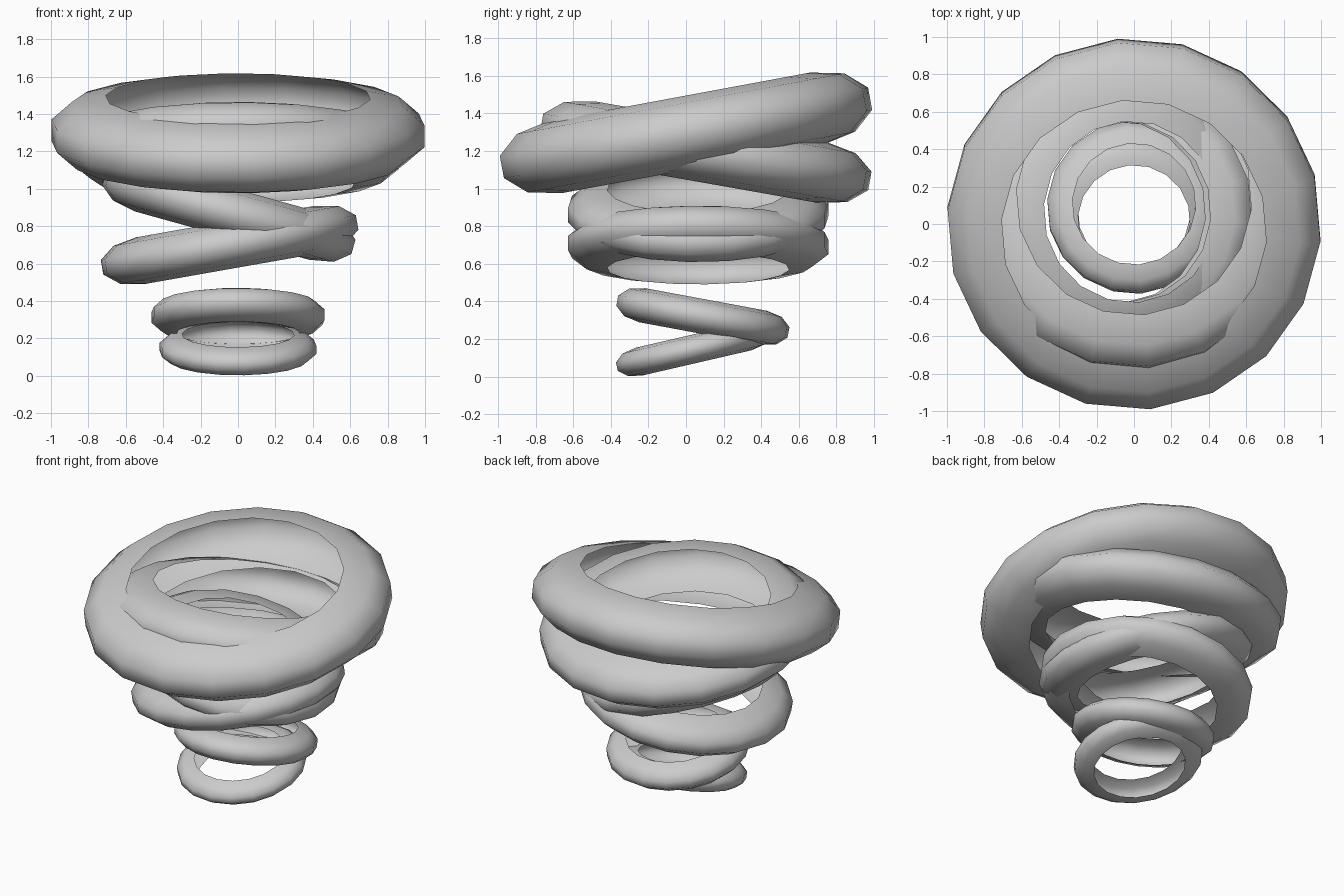
import bpy, bmesh
from math import pi, cos, sin, radians
from mathutils import Matrix

cube = bpy.data.objects.get("Cube")
if cube:
    bpy.data.objects.remove(cube)

grey = bpy.data.materials.new("plain_grey")
grey.use_nodes = True
GREY = (0.6, 0.6, 0.6, 1)
grey.diffuse_color = GREY
grey.node_tree.nodes["Principled BSDF"].inputs["Base Color"].default_value = GREY

MAJOR, STRIPS = 18, 5
FLAT = cos(pi / STRIPS / 2)  # the middle strip is flat, so it sits inside the arc


def ring(name, centre, outer, rim, half_height, axis, tilt):
    """Tilted hollow ring: a half-oval shell, open towards the middle."""
    bulge = (outer - rim) / FLAT
    bm = bmesh.new()
    loops = []
    for i in range(MAJOR):
        a = 2 * pi * i / MAJOR - radians(5)
        loop = []
        for j in range(STRIPS + 1):
            b = pi * (j / STRIPS - 0.5)
            r = rim + bulge * cos(b)
            loop.append(bm.verts.new((r * cos(a), r * sin(a), half_height * sin(b))))
        loops.append(loop)
    for i in range(MAJOR):
        one, two = loops[i], loops[(i + 1) % MAJOR]
        for j in range(STRIPS):
            face = bm.faces.new((one[j], two[j], two[j + 1], one[j + 1]))
            face.smooth = True
    bm.transform(Matrix.Translation(centre) @ Matrix.Rotation(radians(tilt), 4, axis))
    mesh = bpy.data.meshes.new(name)
    bm.to_mesh(mesh)
    bm.free()
    mesh.materials.append(grey)
    obj = bpy.data.objects.new(name, mesh)
    bpy.context.collection.objects.link(obj)


# Small pair, leaning front to back
ring("small_ring_lower", (0, 0.04, 0.147), 0.42, 0.30, 0.076, "X", 13)
ring("small_ring_upper", (0, 0.09, 0.32), 0.465, 0.33, 0.092, "X", -10.5)
# Middle pair, leaning side to side
ring("middle_ring_lower", (-0.045, 0.065, 0.70), 0.695, 0.485, 0.127, "Y", -10)
ring("middle_ring_upper", (-0.05, 0.065, 0.875), 0.695, 0.485, 0.13, "Y", 15.5)
# Large pair, leaning front to back
ring("large_ring_lower", (0, 0.105, 1.195), 0.89, 0.63, 0.163, "X", -10)
ring("large_ring_upper", (0, 0, 1.297), 1.00, 0.71, 0.195, "X", 10.5)
